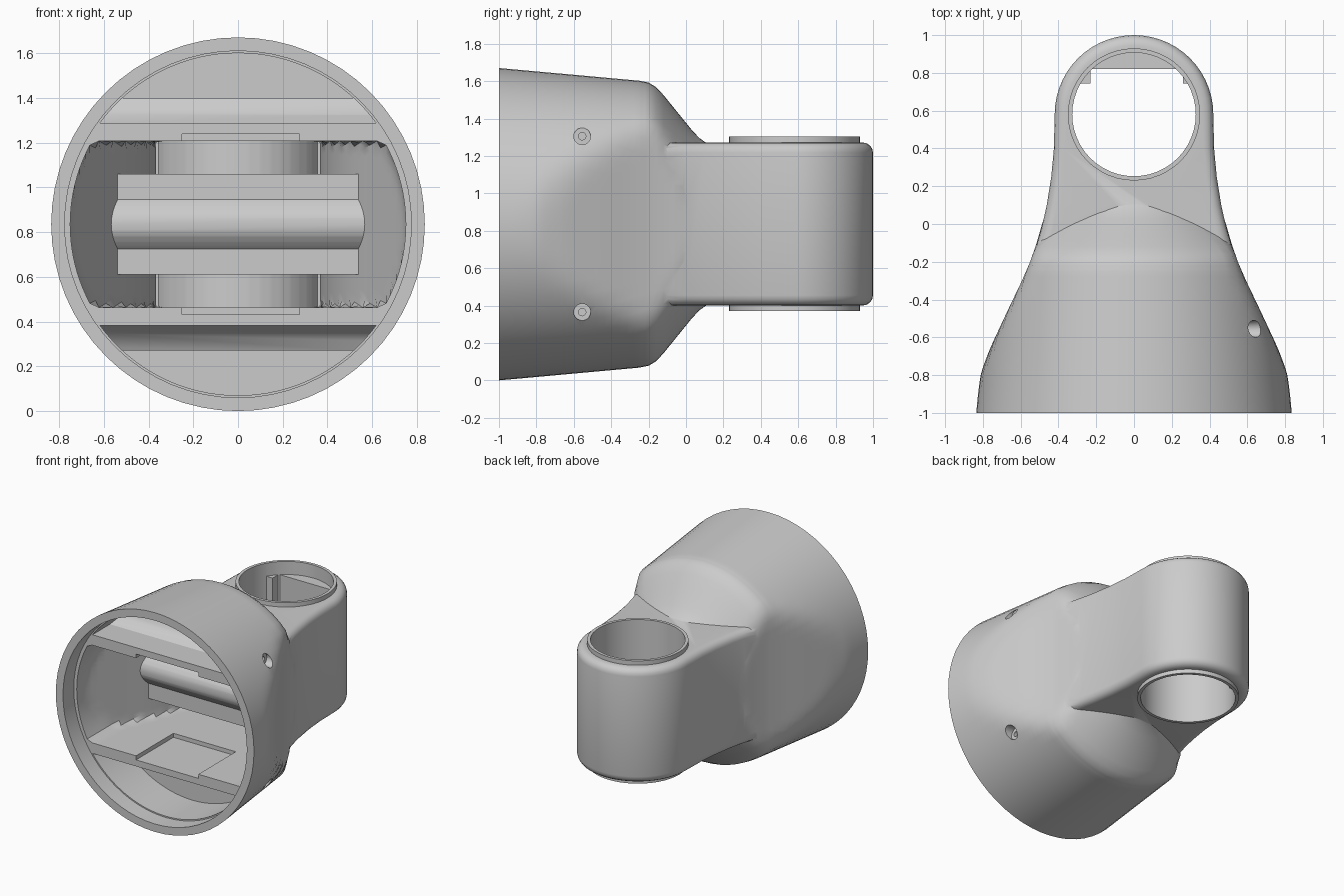
import bpy, bmesh, math
from mathutils import Matrix

if "Cube" in bpy.data.objects:
    bpy.data.objects.remove(bpy.data.objects["Cube"])

ZC = 0.835           # height of the centre axis
EYE_Y = 0.58         # centre of the eye
# radius of the turned outer form and half width of the plan outline, against y
RADIUS = [(-1, .835), (-.25, .767), (-.2, .757), (-.16, .733), (-.12, .69),
          (.03, .505), (.07, .462), (.1, .44), (.15, .41)]
WIDTH = [(-1, .9), (-.8, .835), (-.72, .79), (-.6, .735), (-.45, .665), (-.3, .593),
         (-.2, .55), (-.1, .515), (0, .487), (.1, .465), (.25, .441), (.4, .427), (.58, .42)]


def lerp(table, y):
    for (a, u), (b, v) in zip(table, table[1:]):
        if y <= b:
            return u + (v - u) * (y - a) / (b - a)
    return table[-1][1]


def smin(a, b, k=.05):
    h = max(k - abs(a - b), 0) / k
    return min(a, b) - h * h * k / 4


def finish(name, bm):
    bmesh.ops.recalc_face_normals(bm, faces=bm.faces)
    me = bpy.data.meshes.new(name)
    bm.to_mesh(me)
    bm.free()
    ob = bpy.data.objects.new(name, me)
    bpy.context.collection.objects.link(ob)
    return ob


def loft(name, ys, n, rad):
    """Closed tube along y whose radius depends on y and angle."""
    bm = bmesh.new()
    rings = []
    for y in ys:
        ring = []
        for i in range(n):
            t = 2 * math.pi * i / n
            r = rad(y, max(abs(math.cos(t)), 1e-4), max(abs(math.sin(t)), 1e-4))
            ring.append(bm.verts.new((r * math.cos(t), y, ZC + r * math.sin(t))))
        rings.append(ring)
    for a, b in zip(rings, rings[1:]):
        for i in range(n):
            j = (i + 1) % n
            bm.faces.new((a[i], a[j], b[j], b[i]))
    bm.faces.new(rings[0])
    bm.faces.new(rings[-1])
    return finish(name, bm)


def prism(name, pts, lo, hi, axis, bevel=0):
    """Extrude a 2D outline along an axis."""
    place = {'x': lambda a, b, d: (d, a, b), 'y': lambda a, b, d: (a, d, b),
             'z': lambda a, b, d: (a, b, d)}[axis]
    bm = bmesh.new()
    bot = [bm.verts.new(place(a, b, lo)) for a, b in pts]
    top = [bm.verts.new(place(a, b, hi)) for a, b in pts]
    caps = [bm.faces.new(bot), bm.faces.new(top)]
    for i in range(len(pts)):
        j = (i + 1) % len(pts)
        bm.faces.new((bot[i], bot[j], top[j], top[i]))
    bmesh.ops.recalc_face_normals(bm, faces=bm.faces)
    if bevel:
        edges = [e for f in caps for e in f.edges]
        bmesh.ops.bevel(bm, geom=edges, offset=bevel, segments=4, profile=.5, affect='EDGES')
    return finish(name, bm)


def circle(cx, cy, r, n, a0=0, a1=2 * math.pi, closed=True):
    m = n if closed else n - 1
    return [(cx + r * math.cos(a0 + (a1 - a0) * i / m),
             cy + r * math.sin(a0 + (a1 - a0) * i / m)) for i in range(n)]


def box(name, x0, x1, y0, y1, z0, z1):
    return prism(name, [(x0, y0), (x1, y0), (x1, y1), (x0, y1)], z0, z1, 'z')


def combine(ob, other, op):
    m = ob.modifiers.new('join', 'BOOLEAN')
    m.object, m.operation, m.solver = other, op, 'EXACT'
    bpy.context.view_layer.objects.active = ob
    bpy.ops.object.modifier_apply(modifier=m.name)
    bpy.data.objects.remove(other, do_unlink=True)


def flip(pts, s):
    """Mirror the second coordinate about the centre axis when s is -1."""
    return [(a, ZC + s * b) for a, b in pts]


# outer bell: a turned form pinched sideways towards the arm
ys = sorted({round(-1 + .04 * i, 3) for i in range(20)} | {y for y, _ in RADIUS}
            | {-.22, -.07, -.02})
body = loft('joint_housing', ys, 64,
            lambda y, c, s: smin(lerp(RADIUS, y), lerp(WIDTH, y) / c))

# arm with a rounded end
side = [(w - .003, y) for y, w in [(-.35, lerp(WIDTH, -.35))] + WIDTH[5:-1]]
arm_outline = (side + circle(0, EYE_Y, .42, 29, 0, math.pi, False)
               + [(-x, y) for x, y in reversed(side)])
combine(body, prism('arm', arm_outline, ZC - .435, ZC + .437, 'z', .055), 'UNION')

# middle cavity, leaving a cross beam with a rounded nose
cavity = loft('cavity', [-.92 + .05 * i for i in range(28)], 128,
              lambda y, c, s: min(.75, (lerp(WIDTH, y) - .06) / c, .372 / s))
nose = [(-.31 - .06 * math.cos(t) ** 2, .11 * math.sin(t))
        for t in [math.pi * (i / 12 - .5) for i in range(13)]]
beam_section = [(-.15, -.225), (-.31, -.225)] + nose + [(-.31, .225), (-.15, .225)]
combine(cavity, prism('cross_beam', flip(beam_section, 1), -.9, .9, 'x'), 'DIFFERENCE')
combine(body, cavity, 'DIFFERENCE')

# mouth recess
combine(body, prism('mouth', circle(0, ZC, .775, 64), -1.1, -.87, 'y'), 'DIFFERENCE')

# shallow pockets above and below the inner plates, with sloped roots
a = math.asin(.452 / .765)
for s in (1, -1):
    seg = circle(0, 0, .765, 33, a, math.pi - a, False)
    pocket = prism('pocket', flip(seg, s), -.9, -.55, 'y')
    wedge = [(-.66, .40), (-.66, .452), (-.60, .49), (-.56, .565), (-.50, .565), (-.50, .40)]
    combine(pocket, prism('pocket_root', flip(wedge, s), -.9, .9, 'x'), 'DIFFERENCE')
    combine(body, pocket, 'DIFFERENCE')

# shallow slot along both plates
for s in (1, -1):
    z = sorted((ZC + s * .30, ZC + s * .403))
    combine(body, box('slot', -.25, .275, -.95, -.42, *z), 'DIFFERENCE')

# eye tube, raised collars and through hole
combine(body, prism('eye_tube', circle(0, EYE_Y, .385, 48), ZC - .41, ZC + .41, 'z'), 'UNION')
combine(body, prism('collar', circle(0, EYE_Y, .35, 48), ZC - .465, ZC + .47, 'z'), 'UNION')
combine(body, prism('eye_hole', circle(0, EYE_Y, .327, 48), -.2, 2, 'z'), 'DIFFERENCE')

# keyed ledge at the back of the eye
key = [(-.31, .745), (-.23, .745), (-.23, .82), (.26, .82), (.26, .745), (.31, .745),
       (.31, .83), (.2, .87), (.1, .92), (-.1, .92), (-.2, .87), (-.31, .83)]
combine(body, prism('eye_key', key, ZC - .37, ZC + .37, 'z'), 'UNION')

# countersunk screw holes on the right side
for s in (1, -1):
    z = ZC + s * .47
    combine(body, prism('screw_hole', circle(-.555, z, .045, 20), .6, .95, 'x'), 'DIFFERENCE')
    combine(body, prism('screw_core', circle(-.555, z, .02, 12), .53, .7, 'x'), 'DIFFERENCE')

# smooth shading with crisp edges
bpy.ops.object.select_all(action='DESELECT')
body.select_set(True)
bpy.context.view_layer.objects.active = body
bpy.ops.object.shade_smooth_by_angle(angle=math.radians(32))
